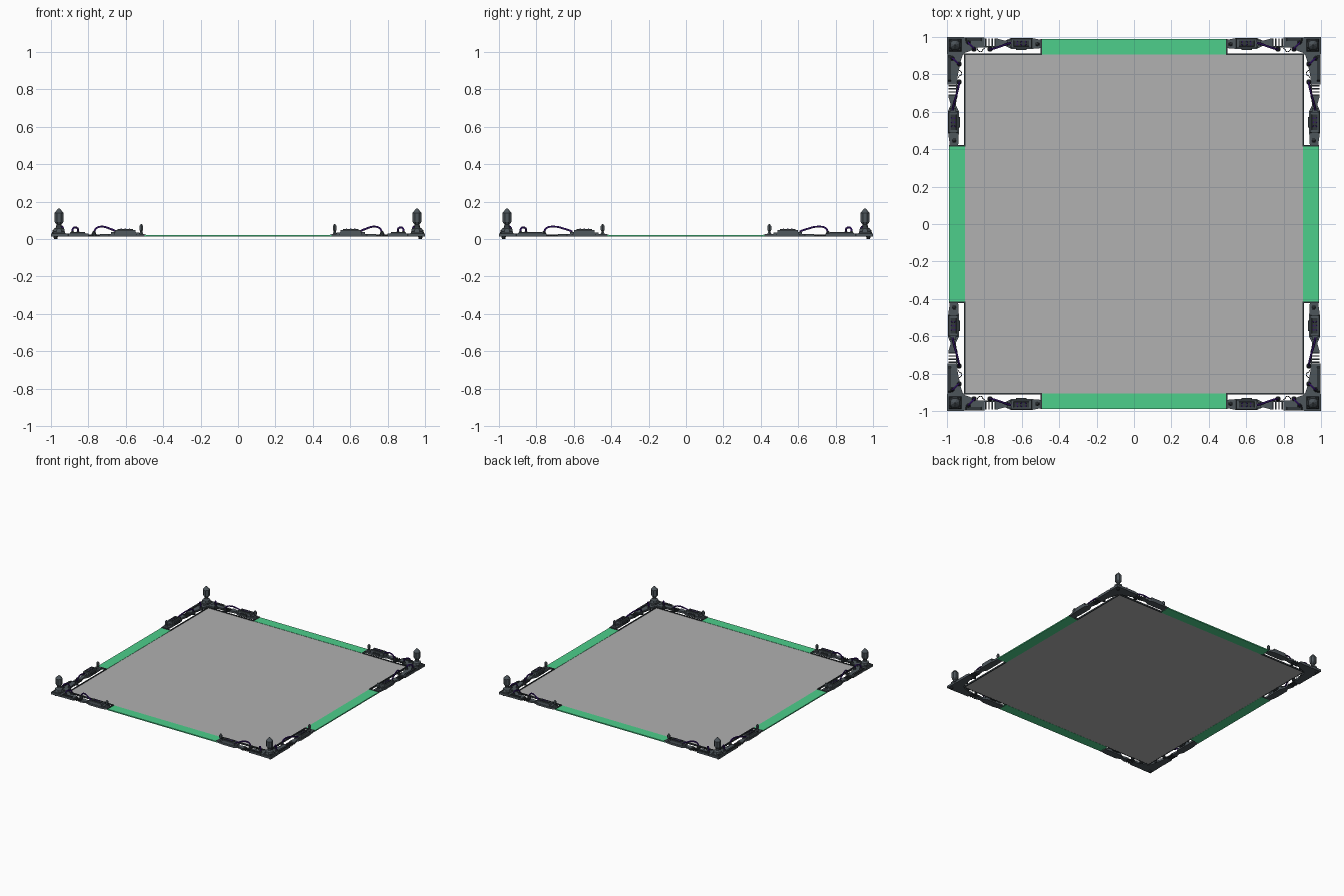
import bpy, bmesh, math

cube = bpy.data.objects.get("Cube")
if cube:
    bpy.data.objects.remove(cube, do_unlink=True)


def material(name, rgb):
    m = bpy.data.materials.new(name)
    m.use_nodes = True
    m.diffuse_color = (*rgb, 1)
    m.node_tree.nodes["Principled BSDF"].inputs["Base Color"].default_value = (*rgb, 1)
    return m


GREY = material("panel_grey", (0.44, 0.44, 0.44))
GREEN = material("strip_green", (0.075, 0.62, 0.26))
SLATE = material("slate_metal", (0.075, 0.092, 0.105))
DARK = material("dark_metal", (0.03, 0.037, 0.042))
PURPLE = material("cable_purple", (0.034, 0.006, 0.15))


def rect(u0, u1, v0, v1):
    return [(u0, v0), (u1, v0), (u1, v1), (u0, v1)]


def prism(bm, outline, z0, z1, inset=1.0):
    """Extrude an outline; inset scales the top about its middle."""
    cu = sum(p[0] for p in outline) / len(outline)
    cv = sum(p[1] for p in outline) / len(outline)
    low = [bm.verts.new((u, v, z0)) for u, v in outline]
    top = [bm.verts.new((cu + (u - cu) * inset, cv + (v - cv) * inset, z1)) for u, v in outline]
    bm.faces.new(low)
    bm.faces.new(top)
    for i in range(len(low)):
        j = (i + 1) % len(low)
        bm.faces.new((low[i], low[j], top[j], top[i]))


def lathe(bm, u, v, profile, sides=8):
    rings = []
    for r, z in profile:
        rings.append([bm.verts.new((u + r * math.cos(math.tau * (k + 0.5) / sides),
                                    v + r * math.sin(math.tau * (k + 0.5) / sides), z))
                      for k in range(sides)])
    for a, b in zip(rings, rings[1:]):
        for k in range(sides):
            n = (k + 1) % sides
            bm.faces.new((a[k], a[n], b[n], b[k]))
    bm.faces.new(rings[0])
    bm.faces.new(rings[-1])


def finish(name, bm, mat, swap=False, mirror=(True, True, False)):
    """Make the object; swap turns an x arm into a y arm, the mirror repeats it."""
    if swap:
        for v in bm.verts:
            v.co.x, v.co.y = v.co.y, v.co.x
    bmesh.ops.recalc_face_normals(bm, faces=bm.faces[:])
    me = bpy.data.meshes.new(name)
    bm.to_mesh(me)
    bm.free()
    me.materials.append(mat)
    ob = bpy.data.objects.new(name, me)
    bpy.context.collection.objects.link(ob)
    if any(mirror):
        mod = ob.modifiers.new("Mirror", "MIRROR")
        mod.use_axis = mirror
        mod.use_mirror_merge = False
    return ob


def wire(name, points, radius, mat, swap):
    """Smooth bent tube repeated in all four corners."""
    cu = bpy.data.curves.new(name, "CURVE")
    cu.dimensions = "3D"
    cu.bevel_depth = radius
    cu.bevel_resolution = 1
    cu.resolution_u = 6
    cu.use_fill_caps = True
    for sx in (-1, 1):
        for sy in (-1, 1):
            sp = cu.splines.new("BEZIER")
            sp.bezier_points.add(len(points) - 1)
            for bp, (u, v, z) in zip(sp.bezier_points, points):
                x, y = (v, u) if swap else (u, v)
                bp.co = (sx * x, sy * y, z)
                bp.handle_left_type = bp.handle_right_type = "AUTO"
    cu.materials.append(mat)
    bpy.context.collection.objects.link(bpy.data.objects.new(name, cu))


# Floor panel and coloured edge strips
bm = bmesh.new()
prism(bm, rect(-0.903, 0.903, -0.907, 0.907), 0.013, 0.019)
finish("floor_panel", bm, GREY, mirror=(False, False, False))
bm = bmesh.new()
prism(bm, rect(-0.5, 0.5, 0.907, 0.988), 0.012, 0.021)
finish("long_strips", bm, GREEN, mirror=(False, True, False))
bm = bmesh.new()
prism(bm, rect(0.903, 0.988, -0.42, 0.42), 0.012, 0.021)
finish("side_strips", bm, GREEN, mirror=(True, False, False))

# Thin frame around each corner opening
bm = bmesh.new()
for r in (rect(0.492, 0.5, 0.904, 0.988), rect(0.492, 0.908, 0.904, 0.911),
          rect(0.901, 0.908, 0.414, 0.911), rect(0.901, 0.988, 0.414, 0.422)):
    prism(bm, r, 0.012, 0.025)
finish("opening_frame", bm, DARK)

# Corner base, foot and tall faceted post
bm = bmesh.new()
prism(bm, [(0.905, 0.905), (0.995, 0.905), (1, 0.91), (1, 1), (0.91, 1), (0.905, 0.995)], 0.012, 0.03)
finish("corner_base", bm, SLATE)
bm = bmesh.new()
prism(bm, rect(0.922, 0.99, 0.922, 0.99), 0.03, 0.04, 0.85)
finish("post_plinth", bm, DARK)
bm = bmesh.new()
lathe(bm, 0.975, 0.975, [(0.01, 0), (0.013, 0.013)])
finish("foot", bm, DARK)
bm = bmesh.new()
lathe(bm, 0.957, 0.957, [(0.034, 0.038), (0.03, 0.055), (0.015, 0.063), (0.013, 0.075), (0.026, 0.092),
                         (0.027, 0.138), (0.012, 0.155), (0.004, 0.164)])
finish("corner_post", bm, SLATE)

# Two arms per corner: along x, then swapped to run along y
for side, swap, s, end in (("long", False, 0.0, 0.5), ("side", True, -0.053, 0.422)):
    def put(part, bm, mat):
        finish(f"{side}_{part}", bm, mat, swap)

    # Solid arm next to the corner with raised rib
    bm = bmesh.new()
    prism(bm, [(0.80 + s, 0.945), (0.85 + s, 0.942), (0.875, 0.925), (0.905, 0.915),
               (0.905, 0.998), (0.80 + s, 0.998)], 0.012, 0.028)
    put("root_plate", bm, SLATE)
    bm = bmesh.new()
    prism(bm, rect(0.815 + s, 0.9, 0.978, 0.994), 0.028, 0.036, 0.9)
    put("root_rib", bm, DARK)

    # Comb of slats
    bm = bmesh.new()
    for k in range(4):
        u = 0.738 + s + k * 0.017
        prism(bm, rect(u, u + 0.007, 0.945, 0.992), 0.012, 0.022)
    prism(bm, rect(0.73 + s, 0.805 + s, 0.943, 0.952), 0.012, 0.02)
    put("comb", bm, DARK)

    # Waisted plate carrying the housing
    bm = bmesh.new()
    prism(bm, [(0.737 + s, 0.945), (0.737 + s, 0.993), (0.69 + s, 0.98), (0.655 + s, 0.995),
               (0.55 + s, 0.995), (end, 0.985), (end, 0.94), (0.55 + s, 0.936),
               (0.655 + s, 0.936), (0.69 + s, 0.953)], 0.012, 0.027)
    put("arm_plate", bm, SLATE)

    # Housing with lid, end blocks and dark side slots
    h = s * 1.1
    bm = bmesh.new()
    prism(bm, rect(0.545 + h, 0.66 + h, 0.94, 0.992), 0.027, 0.048, 0.94)
    prism(bm, rect(0.527 + h, 0.547 + h, 0.95, 0.985), 0.027, 0.035)
    prism(bm, rect(0.658 + h, 0.678 + h, 0.952, 0.983), 0.027, 0.038)
    put("housing", bm, SLATE)
    bm = bmesh.new()
    prism(bm, rect(0.56 + h, 0.645 + h, 0.95, 0.982), 0.046, 0.053, 0.95)
    prism(bm, rect(0.575 + h, 0.63 + h, 0.929, 0.942), 0.022, 0.038)
    put("housing_lid", bm, DARK)
    bm = bmesh.new()
    for k in range(3):
        for v in (0.959, 0.974):
            lathe(bm, 0.58 + h + k * 0.022, v, [(0.005, 0.052), (0.004, 0.055)], 6)
    put("housing_lamps", bm, PURPLE)

    # Small finial at the arm end
    bm = bmesh.new()
    lathe(bm, 0.517 + s * 1.35, 0.962, [(0.013, 0.026), (0.008, 0.035), (0.006, 0.04), (0.012, 0.048),
                                        (0.012, 0.068), (0.003, 0.08)], 6)
    put("finial", bm, SLATE)

    # Cable sockets and cables
    bm = bmesh.new()
    for u, v in ((0.77 + s * 0.2, 0.934), (0.885, 0.972), (0.855, 0.934)):
        lathe(bm, u, v, [(0.014, 0.014), (0.013, 0.028), (0.006, 0.042)])
    put("cable_sockets", bm, DARK)
    a = 0.77 + s * 0.2
    b = 0.65 + s * 0.8
    wire(f"{side}_long_cable", [(a, 0.934, 0.036), (a - 0.012, 0.936, 0.057), (a * 0.65 + b * 0.35, 0.945, 0.066),
                                (a * 0.25 + b * 0.75, 0.962, 0.053), (b, 0.97, 0.04)], 0.0055, PURPLE, swap)
    wire(f"{side}_short_cable", [(0.885, 0.972, 0.036), (0.883, 0.966, 0.055), (0.87, 0.953, 0.062),
                                 (0.857, 0.94, 0.055), (0.855, 0.934, 0.036)], 0.0055, PURPLE, swap)
    w = 0.82 + s * 0.3
    wire(f"{side}_hook_wire", [(w + 0.02, 0.945, 0.026), (w + 0.012, 0.926, 0.028), (w - 0.004, 0.922, 0.026),
                               (w - 0.012, 0.933, 0.022), (w - 0.022, 0.94, 0.02)], 0.002, DARK, swap)
